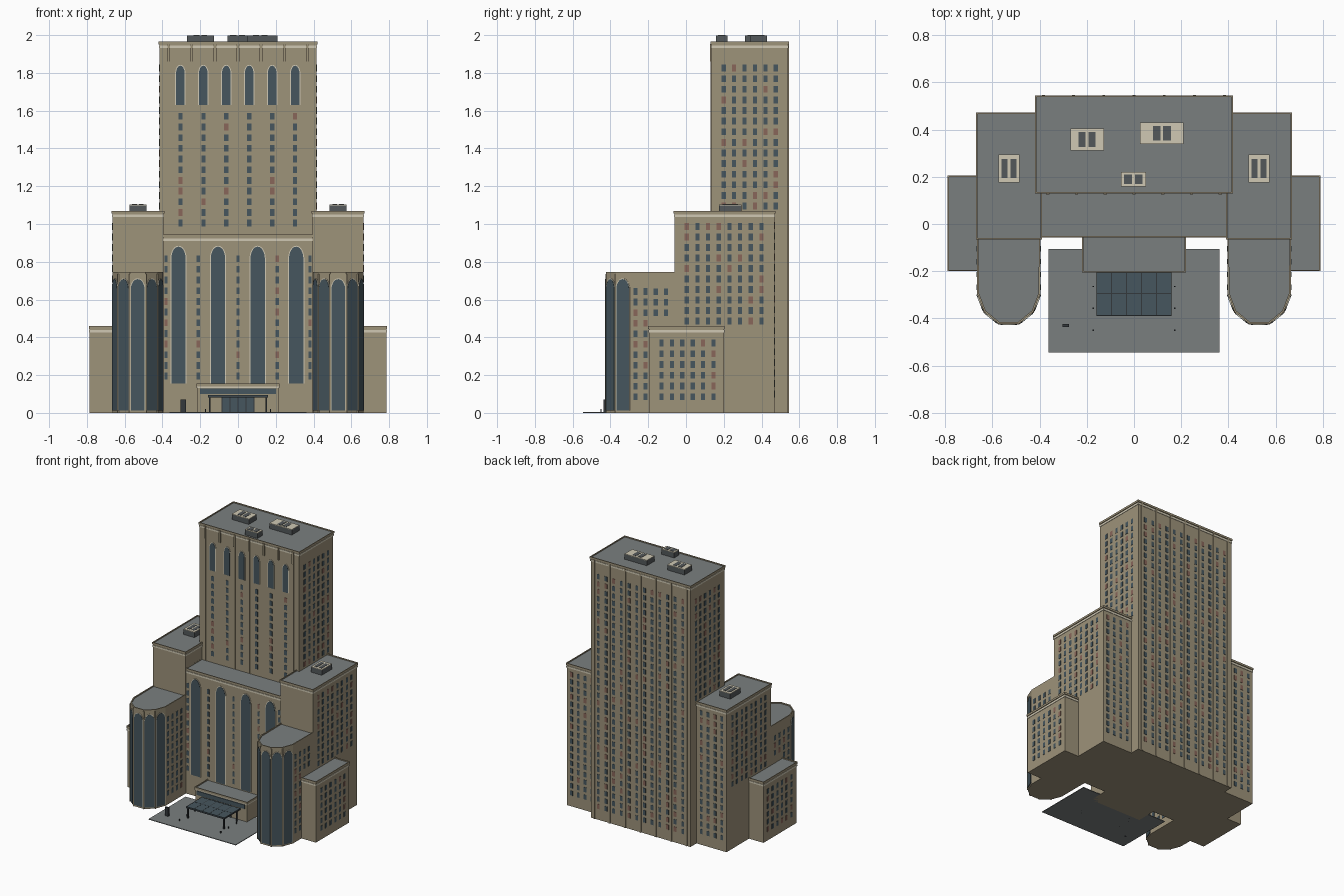
import bpy, bmesh, math, random
from mathutils import Vector

if "Cube" in bpy.data.objects:
    bpy.data.objects.remove(bpy.data.objects["Cube"])

random.seed(4)
Z = Vector((0, 0, 1))


def material(name, rgb):
    m = bpy.data.materials.new(name)
    lin = [((c / 255 + 0.055) / 1.055) ** 2.4 for c in rgb]
    m.diffuse_color = (*lin, 1)
    m.use_nodes = True
    m.node_tree.nodes["Principled BSDF"].inputs["Base Color"].default_value = m.diffuse_color
    return m


WALL = material("tan stone", (158, 147, 122))
ROOF = material("grey roofing", (122, 127, 127))
CREAM = material("cream trim", (208, 201, 180))
GLASS = material("blue grey glass", (70, 86, 94))
CURTAIN = material("red brown curtain", (136, 102, 90))
METAL = material("dark metal", (52, 57, 60))
UNIT = material("rooftop unit grey", (84, 89, 91))


def finish(bm, name, mats):
    bmesh.ops.recalc_face_normals(bm, faces=bm.faces)
    me = bpy.data.meshes.new(name)
    bm.to_mesh(me)
    bm.free()
    for m in mats:
        me.materials.append(m)
    ob = bpy.data.objects.new(name, me)
    bpy.context.collection.objects.link(ob)
    return ob


def rect(x0, x1, y0, y1, e=0.0):
    return [(x0 - e, y0 - e), (x1 + e, y0 - e), (x1 + e, y1 + e), (x0 - e, y1 + e)]


def prism(bm, base, offset, mi=0):
    """Extrude a loop of points along an offset; returns the end face."""
    a = [bm.verts.new(p) for p in base]
    b = [bm.verts.new(Vector(p) + offset) for p in base]
    n = len(a)
    faces = [bm.faces.new(a), bm.faces.new(b)]
    faces += [bm.faces.new((a[i], a[(i + 1) % n], b[(i + 1) % n], b[i])) for i in range(n)]
    for f in faces:
        f.material_index = mi
    return faces[1]


def solid(name, pts, z0, z1, mat):
    bm = bmesh.new()
    prism(bm, [(x, y, z0) for x, y in pts], Z * (z1 - z0))
    return finish(bm, name, [mat])


def box(name, x0, x1, y0, y1, z0, z1, mat):
    return solid(name, rect(x0, x1, y0, y1), z0, z1, mat)


def coping(name, pts, z0, z1):
    """Parapet cap with a sunken roof surface."""
    bm = bmesh.new()
    top = prism(bm, [(x, y, z0) for x, y in pts], Z * (z1 - z0))
    bm.normal_update()
    bmesh.ops.recalc_face_normals(bm, faces=bm.faces)
    bmesh.ops.inset_region(bm, faces=[top], thickness=0.008)
    r = bmesh.ops.extrude_face_region(bm, geom=[top])
    vs = [v for v in r["geom"] if isinstance(v, bmesh.types.BMVert)]
    fs = [f for f in r["geom"] if isinstance(f, bmesh.types.BMFace)]
    if top.is_valid:
        bmesh.ops.delete(bm, geom=[top], context="FACES_ONLY")
    bmesh.ops.translate(bm, verts=vs, vec=(0, 0, -0.008))
    for f in fs:
        f.material_index = 1
    finish(bm, name, [WALL, ROOF])


def block(name, x0, x1, y0, y1, z, band=True):
    solid(name + "_walls", rect(x0, x1, y0, y1), 0, z - 0.015, WALL)
    coping(name + "_parapet", rect(x0, x1, y0, y1, 0.005), z - 0.015, z)
    if band:
        solid(name + "_band", rect(x0, x1, y0, y1, 0.003), z - 0.034, z - 0.021, CREAM)


def windows(name, o, u, us, zs, w=0.022, h=0.036):
    """Grid of window plates; u points right as seen from outside."""
    bm = bmesh.new()
    o, u = Vector(o), Vector(u)
    n = u.cross(Z)
    for a in us:
        for z in zs:
            pts = [o + u * (a + i * w / 2) + Z * (z + j * h / 2)
                   for i, j in ((-1, -1), (1, -1), (1, 1), (-1, 1))]
            prism(bm, pts, n * 0.002, 1 if random.random() < 0.16 else 0)
    finish(bm, name, [GLASS, CURTAIN])


def arch(w, z0, z1, rise, n=6):
    """Slightly pointed arch outline in (u, z)."""
    half = [(w / 2 * (1 - (i / n) ** 1.7), z1 - rise + rise * math.sin(math.pi / 2 * i / n))
            for i in range(n)]
    return ([(-w / 2, z0), (w / 2, z0)] + half + [(0, z1)] + [(-a, z) for a, z in half[::-1]])


def arched_window(name, o, u, w, z0, z1, rise, trim=0.005):
    bm = bmesh.new()
    o, u = Vector(o), Vector(u).normalized()
    n = u.cross(Z)
    for grow, t, mi in ((trim, 0.003, 1), (0, 0.005, 0)):
        pts = arch(w + 2 * grow, z0, z1 + grow, rise + grow)
        prism(bm, [o + u * a + Z * z for a, z in pts], n * t, mi)
    finish(bm, name, [GLASS, CREAM])


def steps(start, count, step=0.0558):
    return [start + i * step for i in range(count)]


X, Y = Vector((1, 0, 0)), Vector((0, 1, 0))

# Main masses
block("tower", -0.415, 0.415, 0.135, 0.54, 1.965)
block("centre_block", -0.395, 0.395, -0.052, 0.2, 0.945, band=False)
box("centre_block_band", -0.395, 0.395, -0.056, 0, 0.91, 0.924, CREAM)
block("entrance", -0.215, 0.215, -0.2, -0.045, 0.155, band=False)

# Tower front: arched windows, small windows, pilasters, corbels
cols = [-0.305 + 0.1215 * i for i in range(6)]
windows("tower_front_windows", (0, 0.135, 0), X, cols, steps(1.005, 11, 0.0565))
for c in cols:
    arched_window("tower_arched_window", (c, 0.135, 0), X, 0.046, 1.63, 1.838, 0.04)
for i in range(7):
    x = -0.366 + 0.122 * i
    box("front_pilaster", x - 0.005, x + 0.005, 0.131, 0.14, 0.94, 1.87, WALL)
    box("front_corbel", x - 0.007, x + 0.007, 0.126, 0.14, 1.86, 1.952, WALL)
    x = -0.384 + 0.128 * i
    box("rear_pilaster", x - 0.006, x + 0.006, 0.535, 0.546, 0, 1.95, WALL)

# Tower back and centre block windows
windows("tower_rear_windows", (0, 0.54, 0), -X,
        [-0.352 + 0.064 * i for i in range(12)], steps(0.1, 32))
windows("centre_windows", (0, -0.052, 0), X, [-0.381, -0.211, 0, 0.208, 0.381],
        steps(0.195, 12, 0.0565), w=0.018)
for c in (-0.315, -0.106, 0.104, 0.308):
    arched_window("great_arched_window", (c, -0.052, 0), X, 0.076, 0.155, 0.88, 0.06)

# Wings, mirrored left and right
for s, side in ((1, "right"), (-1, "left")):
    a, b = sorted((s * 0.395, s * 0.665))
    block(side + "_shoulder", a, b, -0.06, 0.468, 1.07)
    a, b = sorted((s * 0.64, s * 0.785))
    block(side + "_low_wing", a, b, -0.195, 0.2, 0.46)

    # Front wing with a five-sided glazed bay
    bay = [(0.397, -0.295), (0.427, -0.373), (0.489, -0.423),
           (0.573, -0.423), (0.635, -0.373), (0.665, -0.295)]
    foot = [(s * x, y) for x, y in [(0.397, -0.05)] + bay + [(0.665, -0.05)]]
    solid(side + "_front_wing_walls", foot, 0, 0.73, WALL)
    coping(side + "_front_wing_parapet", foot, 0.73, 0.745)
    pts = foot[1:-1] if s > 0 else foot[-2:0:-1]
    for p, q in zip(pts, pts[1:]):
        p, q = Vector((*p, 0)), Vector((*q, 0))
        arched_window(side + "_bay_glazing", (p + q) / 2, q - p,
                      (q - p).length - 0.012, 0.012, 0.708, 0.05, 0.004)
    for x, y in pts[1:-1]:
        box(side + "_bay_mullion", x - 0.004, x + 0.004, y - 0.004, y + 0.004, 0, 0.735, WALL)

    # Side windows
    u = Y * s
    windows(side + "_tower_windows", (s * 0.415, 0, 0), u,
            [s * (0.2 + 0.055 * i) for i in range(6)], steps(1.095, 14, 0.0562))
    windows(side + "_shoulder_windows", (s * 0.665, 0, 0), u,
            [s * (0.004 + 0.0565 * i) for i in range(8)], steps(0.487, 10, 0.0555))
    windows(side + "_outer_windows", (s * 0.665, 0, 0), u,
            [s * -0.268, s * -0.214], steps(0.085, 11, 0.0557))
    windows(side + "_outer_upper_windows", (s * 0.665, 0, 0), u,
            [s * -0.16, s * -0.105], steps(0.53, 3, 0.0557))
    windows(side + "_low_wing_windows", (s * 0.785, 0, 0), u,
            [s * (-0.13 + 0.0552 * i) for i in range(6)], steps(0.085, 6, 0.057))
    windows(side + "_inner_windows", (s * 0.397, 0, 0), -u,
            [s * (0.105 + 0.0545 * i) for i in range(4)], steps(0.085, 11, 0.0557))
    windows(side + "_rear_windows", (0, 0.468, 0), -X,
            [-s * (0.455 + 0.057 * i) for i in range(4)], steps(0.1, 17))


# Rooftop units: dark body, cream lid, two vents
def roof_unit(x0, x1, y0, y1, z0, z1, vents):
    box("roof_unit_body", x0, x1, y0, y1, z0, z1 - 0.006, UNIT)
    box("roof_unit_lid", x0, x1, y0, y1, z1 - 0.006, z1 - 0.002, CREAM)
    m = (y1 - y0) * 0.16
    for a, b in vents:
        box("roof_vent", a, b, y0 + m, y1 - m, z1 - 0.002, z1, UNIT)


roof_unit(-0.27, -0.128, 0.312, 0.405, 1.955, 2.0, [(-0.235, -0.205), (-0.193, -0.163)])
roof_unit(0.025, 0.21, 0.34, 0.43, 1.955, 2.0, [(0.08, 0.112), (0.124, 0.156)])
roof_unit(-0.055, 0.05, 0.16, 0.22, 1.955, 2.0, [(-0.042, -0.008), (0.004, 0.036)])
for s in (1, -1):
    c = s * 0.53
    roof_unit(c - 0.045, c + 0.045, 0.175, 0.295, 1.06, 1.105,
              [(c - 0.031, c - 0.006), (c + 0.006, c + 0.031)])

# Entrance details
box("entrance_band", -0.219, 0.219, -0.204, -0.05, 0.132, 0.14, CREAM)
box("entrance_fascia", -0.2, 0.2, -0.206, -0.19, 0.1, 0.13, GLASS)
box("entrance_doors", -0.085, 0.085, -0.204, -0.19, 0.005, 0.095, GLASS)
for x in (-0.085, -0.042, 0, 0.042, 0.085):
    box("door_frame", x - 0.002, x + 0.002, -0.206, -0.19, 0.005, 0.095, METAL)

# Glass canopy on posts
box("canopy_glass", -0.16, 0.16, -0.39, -0.2, 0.088, 0.093, GLASS)
for i in range(6):
    x = -0.158 + 0.0632 * i
    box("canopy_rib", x - 0.002, x + 0.002, -0.39, -0.2, 0.082, 0.0935, METAL)
for y in (-0.388, -0.295, -0.205):
    box("canopy_beam", -0.16, 0.16, y - 0.002, y + 0.002, 0.082, 0.0935, METAL)
for x in (-0.15, 0.15):
    for y in (-0.38, -0.23):
        box("canopy_post", x - 0.004, x + 0.004, y - 0.004, y + 0.004, 0, 0.088, METAL)

# Plaza, bollards and information pillar
box("plaza", -0.363, 0.363, -0.545, -0.105, 0, 0.005, ROOF)
for x in (-0.172, 0.172):
    for y in (-0.45, -0.358, -0.265):
        box("bollard", x - 0.003, x + 0.003, y - 0.003, y + 0.003, 0, 0.02, METAL)
box("information_pillar", -0.304, -0.276, -0.437, -0.423, 0, 0.07, METAL)
